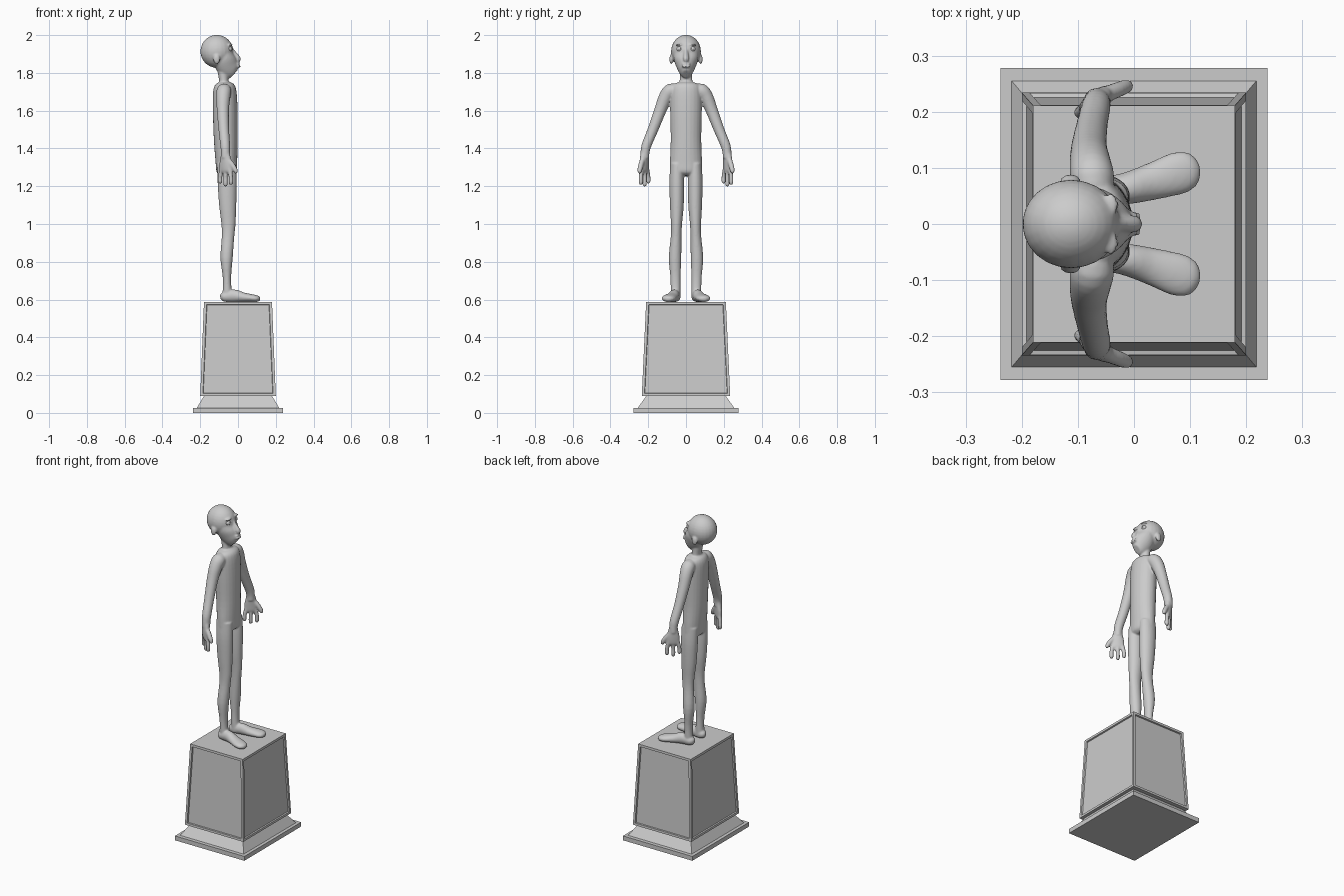
import bpy, bmesh, math
from mathutils import Vector, Matrix

if "Cube" in bpy.data.objects:
    bpy.data.objects.remove(bpy.data.objects["Cube"])

grey = bpy.data.materials.new("stone grey")
grey.diffuse_color = (0.6, 0.6, 0.6, 1)
grey.use_nodes = True
grey.node_tree.nodes["Principled BSDF"].inputs["Base Color"].default_value = grey.diffuse_color


def finish(bm, name):
    bmesh.ops.recalc_face_normals(bm, faces=bm.faces[:])
    me = bpy.data.meshes.new(name)
    bm.to_mesh(me)
    bm.free()
    me.materials.append(grey)
    ob = bpy.data.objects.new(name, me)
    bpy.context.collection.objects.link(ob)
    return ob


def frustum(name, z0, x0, y0, z1, x1, y1, panels=False):
    """Tapered box, optionally with recessed side panels."""
    bm = bmesh.new()
    rings = [[bm.verts.new((a * x, b * y, z)) for a, b in ((-1, -1), (1, -1), (1, 1), (-1, 1))]
             for x, y, z in ((x0, y0, z0), (x1, y1, z1))]
    sides = [bm.faces.new((rings[0][i], rings[0][(i + 1) % 4], rings[1][(i + 1) % 4], rings[1][i]))
             for i in range(4)]
    bm.faces.new(rings[0][::-1])
    bm.faces.new(rings[1])
    bm.normal_update()
    if panels:
        bmesh.ops.inset_individual(bm, faces=sides, thickness=0.02, depth=0)
        bmesh.ops.inset_individual(bm, faces=sides, thickness=0.003, depth=-0.008)
    return finish(bm, name)


def spline(rows, n=4):
    """Catmull-Rom interpolation of rows of numbers."""
    out = []
    for i in range(len(rows) - 1):
        p = [rows[max(i - 1, 0)], rows[i], rows[i + 1], rows[min(i + 2, len(rows) - 1)]]
        for k in range(n):
            t = k / n
            out.append([0.5 * (2 * b + (c - a) * t + (2 * a - 5 * b + 4 * c - d) * t * t
                               + (3 * b - a - 3 * c + d) * t ** 3) for a, b, c, d in zip(*p)])
    return out + [list(rows[-1])]


def sweep(bm, rows, ref=(1, 0, 0), m=1, n=24):
    """Tube through rows of x, y, z, radius along ref, other radius; m mirrors y."""
    rows = [(r[0], r[1] * m, r[2], r[3], r[-1]) for r in spline(rows)]
    pts = [Vector(r[:3]) for r in rows]
    ref = Vector((ref[0], ref[1] * m, ref[2]))
    rings = []
    for i, r in enumerate(rows):
        t = (pts[min(i + 1, len(pts) - 1)] - pts[max(i - 1, 0)]).normalized()
        u = (ref - t * ref.dot(t)).normalized()
        v = t.cross(u)
        rings.append([bm.verts.new(pts[i] + u * max(r[3], .002) * math.cos(a) + v * max(r[4], .002) * math.sin(a))
                      for a in (2 * math.pi * k / n for k in range(n))])
    for a, b in zip(rings, rings[1:]):
        for k in range(n):
            bm.faces.new((a[k], a[(k + 1) % n], b[(k + 1) % n], b[k]))
    bm.faces.new(rings[0][::-1])
    bm.faces.new(rings[-1])


def column(bm, rows, m=1):
    """Upright form from rows of z, back x, front x, inner y, outer y."""
    sweep(bm, [((b + f) / 2, (i + o) / 2, z, (f - b) / 2, (o - i) / 2) for z, b, f, i, o in rows], m=m)


def ball(bm, loc, rad, rot=0):
    bmesh.ops.create_uvsphere(bm, u_segments=24, v_segments=16, radius=1,
                              matrix=Matrix.Translation(loc) @ Matrix.Rotation(rot, 4, 'X')
                              @ Matrix.Diagonal((*rad, 1)))


# Pedestal
frustum("base_plate", 0, .238, .278, .027, .238, .278)
frustum("plinth_slope", .027, .218, .255, .09, .18, .21)
frustum("pedestal_block", .09, .2, .234, .587, .18, .211, panels=True)

# Torso and neck
bm = bmesh.new()
column(bm, [(z, b, f, -w, w) for z, b, f, w in (
    (1.752, -.1, -.045, .03), (1.738, -.122, -.022, .07), (1.70, -.132, -.008, .083),
    (1.6, -.133, -.002, .084), (1.45, -.128, -.002, .081), (1.33, -.119, -.004, .085),
    (1.275, -.112, -.006, .083), (1.255, -.09, -.025, .06))])
column(bm, [(1.71, -.11, -.04, -.045, .045), (1.755, -.1, -.05, -.034, .034),
            (1.84, -.115, -.05, -.035, .035)])

# Head: cranium, face and nose
ball(bm, (-.112, 0, 1.914), (.087, .079, .087))
column(bm, [(z, b, f, -w, w) for z, b, f, w in (
    (1.965, -.12, -.038, .045), (1.945, -.13, -.032, .06), (1.922, -.13, -.036, .065),
    (1.895, -.13, -.024, .066), (1.865, -.13, -.008, .063), (1.835, -.115, .005, .051),
    (1.808, -.085, .015, .035), (1.794, -.05, .008, .02))])
sweep(bm, [(-.04, 0, 1.935, .01), (-.024, 0, 1.91, .011), (-.003, 0, 1.88, .015),
           (0, 0, 1.868, .014), (-.006, 0, 1.86, .008)], ref=(0, 1, 0))
for z in (1.848, 1.834):
    ball(bm, (-.001 + (1.848 - z) * .4, 0, z), (.01, .024, .006))

for m in (1, -1):
    # Brow and ear
    ball(bm, (-.043, .034 * m, 1.95), (.015, .022, .006), -.15 * m)
    ball(bm, (-.113, .078 * m, 1.872), (.018, .01, .026))
    # Leg
    column(bm, [(1.32, -.11, -.01, .012, .083), (1.22, -.108, -.007, .009, .088),
                (1.1, -.1, -.009, .012, .085), (1.0, -.088, -.013, .021, .080),
                (.93, -.086, -.02, .024, .081), (.82, -.093, -.028, .025, .091),
                (.72, -.081, -.036, .029, .083), (.65, -.081, -.033, .029, .081),
                (.60, -.088, -.02, .03, .08)], m)
    # Foot
    sweep(bm, [(-.093, .055, .61, .012, .012), (-.075, .055, .614, .026, .026),
               (-.02, .062, .62, .028, .033), (.03, .075, .612, .033, .025),
               (.08, .091, .607, .038, .02), (.105, .096, .604, .03, .016),
               (.117, .098, .602, .012, .008)], ref=(0, 1, 0), m=m)
    # Arm
    sweep(bm, [(-.072, .045, 1.70, .03), (-.074, .08, 1.705, .039), (-.078, .108, 1.67, .037),
               (-.08, .137, 1.60, .032), (-.075, .175, 1.50, .028), (-.068, .208, 1.42, .026),
               (-.066, .217, 1.38, .024), (-.066, .219, 1.35, .024)], m=m)
    # Palm, fingers and thumb
    w = Vector((.8, .55, 0))
    sweep(bm, [(-.066, .213, 1.395, .02, .02), (-.066, .219, 1.36, .028, .02),
               (-.066, .221, 1.32, .037, .018), (-.066, .221, 1.285, .037, .015),
               (-.066, .221, 1.272, .028, .01)], ref=w, m=m)
    for s, tip in ((-1, 1.215), (0, 1.2), (1, 1.208)):
        a = Vector((-.066, .221, 0)) + w * s * .026
        b = Vector((-.066, .219, 0)) + w * s * .036
        sweep(bm, [(a.x, a.y, 1.295, .012), (b.x, b.y, 1.245, .0115),
                   (b.x, b.y, tip + .01, .0115), (b.x, b.y, tip - .001, .006)], m=m)
    sweep(bm, [(-.06, .226, 1.35, .014), (-.032, .238, 1.315, .014), (-.014, .245, 1.285, .0125),
               (-.008, .246, 1.268, .007)], ref=(0, 1, 0), m=m)

figure = finish(bm, "standing_figure")
# Fuse everything into one smooth skin
rm = figure.modifiers.new("fuse", 'REMESH')
rm.mode = 'VOXEL'
rm.voxel_size = .0048
rm.use_smooth_shade = True
sm = figure.modifiers.new("soften", 'SMOOTH')
sm.factor = .5
sm.iterations = 5

# Eyes with raised pupils
for m, side in ((1, "left"), (-1, "right")):
    for part, loc, rad in (("eye", (-.046, .033 * m, 1.926), (.016, .017, .015)),
                           ("pupil", (-.031, .034 * m, 1.926), (.003, .006, .006))):
        bm = bmesh.new()
        ball(bm, loc, rad)
        ob = finish(bm, side + "_" + part)
        for p in ob.data.polygons:
            p.use_smooth = True
